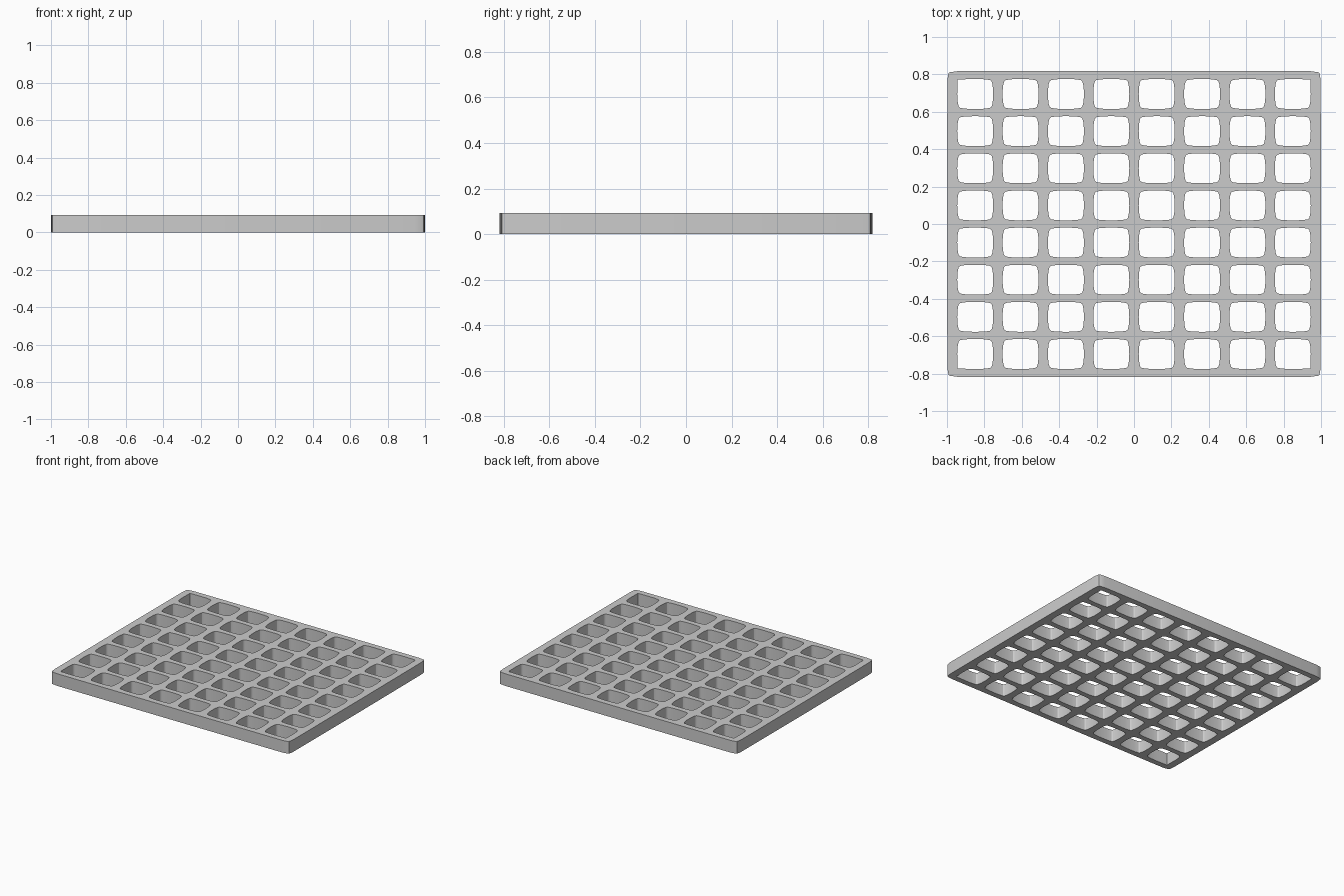
import bpy

if "Cube" in bpy.data.objects:
    bpy.data.objects.remove(bpy.data.objects["Cube"])

HEIGHT = 0.092
COLS = ROWS = 8
PITCH_X, PITCH_Y = 0.2426, 0.1986

# One quarter of a bowed, soft-cornered opening
QUARTER = [(0.096, 0.0), (0.095, 0.03), (0.092, 0.052), (0.088, 0.067),
           (0.080, 0.074), (0.062, 0.077), (0.043, 0.079), (0.0, 0.080)]
# Quarter with a sharp corner, for the outermost corner of corner openings
SHARP = [(0.096, 0.0), (0.095, 0.03), (0.094, 0.078), (0.043, 0.079), (0.0, 0.080)]
# One quarter of the outer rim
RIM = [(1.0, 0.0), (0.998, 0.77), (0.992, 0.807), (0.985, 0.811),
       (0.945, 0.817), (0.0, 0.818)]


def loop(quarters):
    """Mirror four quarters (++, -+, --, +-) into a closed outline."""
    pts = []
    for q, (sx, sy) in zip(quarters, [(1, 1), (-1, 1), (-1, -1), (1, -1)]):
        run = q if sx * sy > 0 else q[::-1]
        pts += [(x * sx, y * sy) for x, y in run[:-1]]
    return pts


curve = bpy.data.curves.new("lattice_outline", 'CURVE')
curve.dimensions = '2D'
curve.fill_mode = 'BOTH'
curve.extrude = HEIGHT / 2


def add_outline(pts, cx=0.0, cy=0.0):
    s = curve.splines.new('POLY')
    s.points.add(len(pts) - 1)
    for p, (x, y) in zip(s.points, pts):
        p.co = (x + cx, y + cy, 0, 1)
    s.use_cyclic_u = True


# Outer rim
add_outline(loop([RIM] * 4))

# Grid of openings
for i in range(COLS):
    for j in range(ROWS):
        right, left = i == COLS - 1, i == 0
        top, bottom = j == ROWS - 1, j == 0
        corners = [right and top, left and top, left and bottom, right and bottom]
        add_outline(loop([SHARP if c else QUARTER for c in corners]),
                    (i - (COLS - 1) / 2) * PITCH_X, (j - (ROWS - 1) / 2) * PITCH_Y)

# Turn the extruded outline into a mesh plate standing on the ground
lattice = bpy.data.objects.new("lattice_plate", curve)
bpy.context.collection.objects.link(lattice)
lattice.location.z = HEIGHT / 2
bpy.context.view_layer.objects.active = lattice
lattice.select_set(True)
bpy.ops.object.convert(target='MESH')
plate = bpy.context.view_layer.objects.active
plate.name = "lattice_plate"

# Weld the caps to the walls
bpy.ops.object.mode_set(mode='EDIT')
bpy.ops.mesh.select_all(action='SELECT')
bpy.ops.mesh.remove_doubles(threshold=0.0002)
bpy.ops.mesh.normals_make_consistent(inside=False)
bpy.ops.object.mode_set(mode='OBJECT')
bpy.ops.object.shade_smooth_by_angle(angle=0.5)
